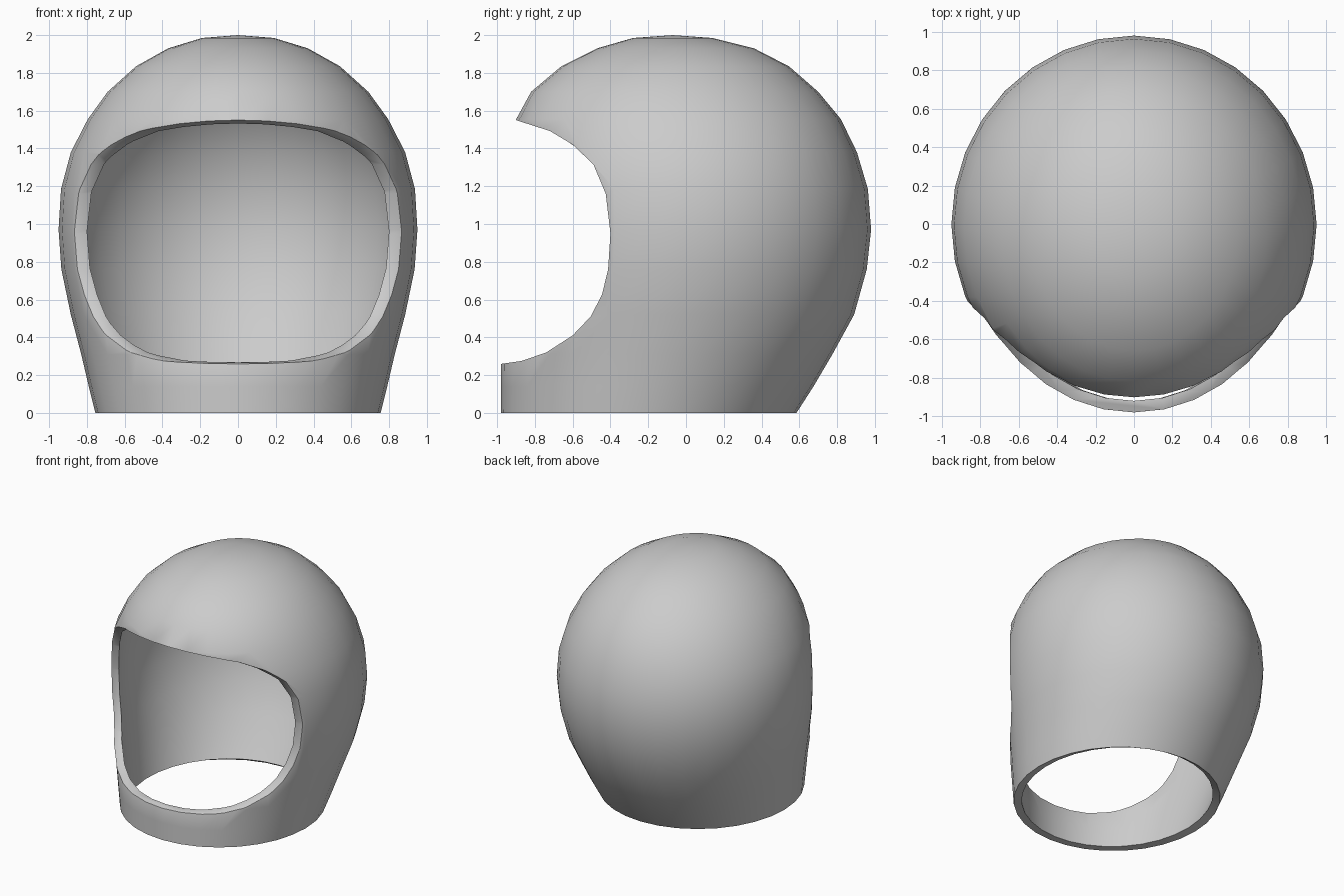
import bpy, bmesh, math

if "Cube" in bpy.data.objects:
    bpy.data.objects.remove(bpy.data.objects["Cube"])

SEGMENTS = 32
# Shell sections: height, front y, back y, half width
SECTIONS = [
    (0.00, -0.98, 0.585, 0.755), (0.14, -0.98, 0.675, 0.79),
    (0.31, -0.98, 0.775, 0.83), (0.52, -0.985, 0.89, 0.885),
    (0.76, -0.985, 0.957, 0.935), (0.97, -0.985, 0.98, 0.95),
    (1.185, -0.98, 0.963, 0.937), (1.38, -0.955, 0.905, 0.885),
    (1.555, -0.90, 0.82, 0.795), (1.70, -0.82, 0.70, 0.69),
    (1.835, -0.66, 0.545, 0.54), (1.93, -0.47, 0.36, 0.37),
    (1.985, -0.28, 0.14, 0.19),
]
# Face opening seen from the side (y, z)
OPENING = [
    (-1.3, 1.66), (-0.9, 1.55), (-0.72, 1.492), (-0.6, 1.42), (-0.49, 1.315),
    (-0.425, 1.16), (-0.40, 0.95), (-0.41, 0.77), (-0.445, 0.625),
    (-0.505, 0.51), (-0.60, 0.41), (-0.74, 0.32), (-0.87, 0.275),
    (-0.975, 0.26), (-1.3, 0.25),
]


def make_object(name, bm):
    bmesh.ops.recalc_face_normals(bm, faces=bm.faces)
    mesh = bpy.data.meshes.new(name)
    bm.to_mesh(mesh)
    bm.free()
    obj = bpy.data.objects.new(name, mesh)
    bpy.context.collection.objects.link(obj)
    return obj


def bridge(bm, a, b):
    for i in range(len(a)):
        j = (i + 1) % len(a)
        bm.faces.new((a[i], a[j], b[j], b[i]))


# Outer skin, open at the neck
bm = bmesh.new()
rings = []
for z, front, back, half in SECTIONS:
    mid, depth = (front + back) / 2, (back - front) / 2
    angles = [2 * math.pi * i / SEGMENTS for i in range(SEGMENTS)]
    rings.append([bm.verts.new((half * math.cos(a), mid + depth * math.sin(a), z))
                  for a in angles])
for lower, upper in zip(rings, rings[1:]):
    bridge(bm, lower, upper)
crown = bm.verts.new((0, -0.07, 2.0))
for i in range(SEGMENTS):
    bm.faces.new((rings[-1][i], rings[-1][(i + 1) % SEGMENTS], crown))
bmesh.ops.recalc_face_normals(bm, faces=bm.faces)
if crown.normal.z < 0 or crown.link_faces[0].normal.z < 0:
    bmesh.ops.reverse_faces(bm, faces=bm.faces)
shell = make_object("helmet_shell", bm)

# Cutter for the face opening
bm = bmesh.new()
sides = [[bm.verts.new((x, y, z)) for y, z in OPENING] for x in (-1.3, 1.3)]
bridge(bm, *sides)
for side in sides:
    bm.faces.new(side)
cutter = make_object("opening_cutter", bm)
cutter.hide_render = True
cutter.hide_set(True)

# Wall thickness, opening and rounded lip
wall = shell.modifiers.new("wall", "SOLIDIFY")
wall.thickness = 0.06
wall.offset = -1
cut = shell.modifiers.new("opening", "BOOLEAN")
cut.operation = "DIFFERENCE"
cut.solver = "EXACT"
cut.object = cutter

bpy.context.view_layer.objects.active = shell
shell.select_set(True)
for name in ("wall", "opening"):
    bpy.ops.object.modifier_apply(modifier=name)
bpy.data.objects.remove(cutter)

bm = bmesh.new()
bm.from_mesh(shell.data)
bmesh.ops.remove_doubles(bm, verts=bm.verts, dist=0.012)
lip = [e for e in bm.edges if len(e.link_faces) == 2
       and e.calc_face_angle() > math.radians(42)
       and all(v.co.z > 0.2 and v.co.y < -0.3 for v in e.verts)]
bmesh.ops.bevel(bm, geom=lip, offset=0.018, segments=2, profile=0.5,
                affect="EDGES", clamp_overlap=True)
bm.to_mesh(shell.data)
bm.free()
bpy.ops.object.shade_smooth_by_angle(angle=math.radians(40))
